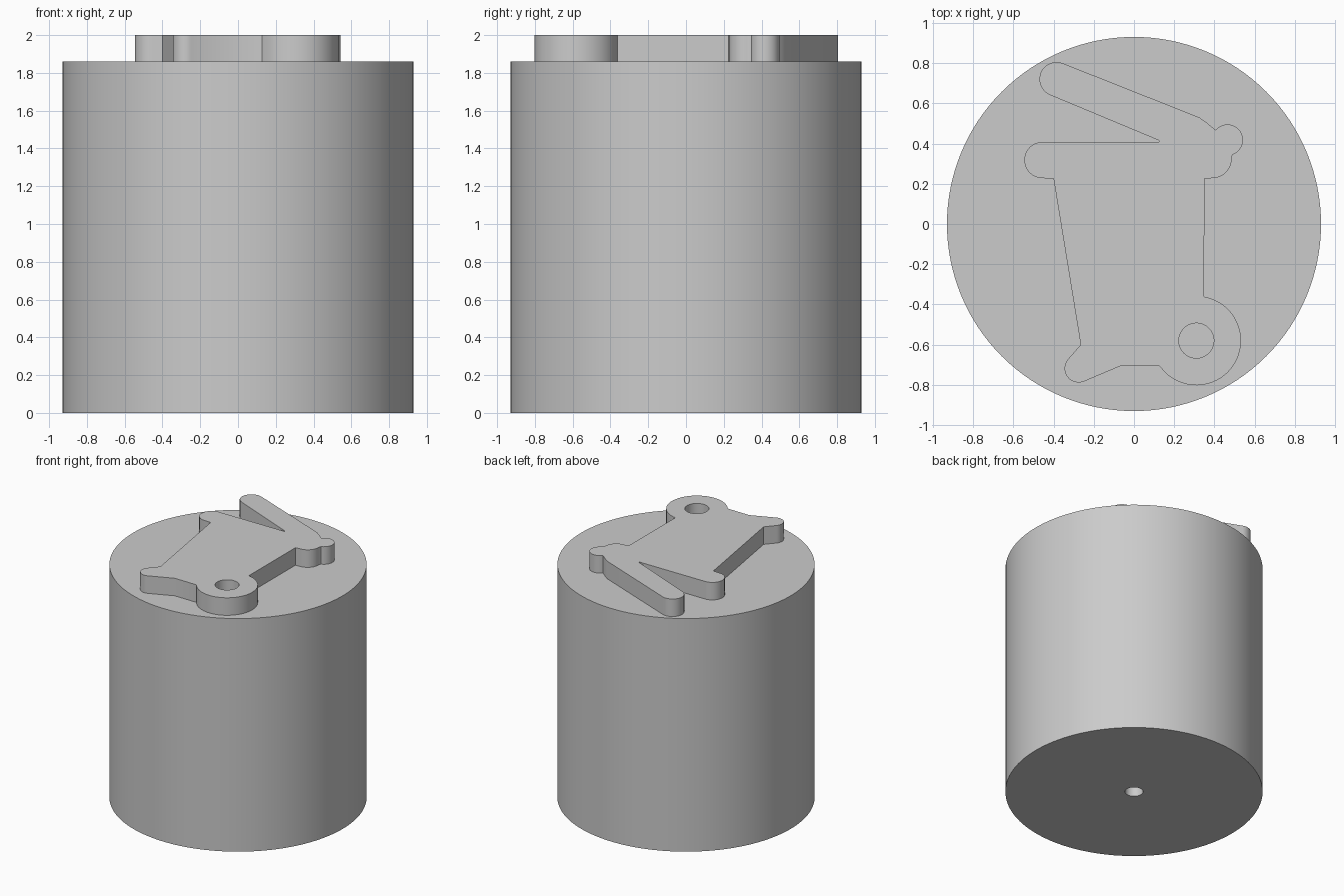
import bpy, bmesh
from math import radians, cos, sin, pi
from mathutils import Vector

if "Cube" in bpy.data.objects:
    bpy.data.objects.remove(bpy.data.objects["Cube"], do_unlink=True)

grey = bpy.data.materials.new("plain grey")
grey.use_nodes = True
COLOUR = (0.6, 0.6, 0.6, 1)
grey.diffuse_color = COLOUR
grey.node_tree.nodes["Principled BSDF"].inputs["Base Color"].default_value = COLOUR

RADIUS, TOP, FULL = 0.93, 1.86, 2.0
BORE_RADIUS, BORE_DEPTH = 0.065, 0.9


def finish(name, bm):
    """Turn a bmesh into a smooth-shaded object with crisp edges."""
    bmesh.ops.recalc_face_normals(bm, faces=bm.faces)
    mesh = bpy.data.meshes.new(name)
    bm.to_mesh(mesh)
    bm.free()
    mesh.materials.append(grey)
    obj = bpy.data.objects.new(name, mesh)
    bpy.context.collection.objects.link(obj)
    bpy.ops.object.select_all(action="DESELECT")
    obj.select_set(True)
    bpy.context.view_layer.objects.active = obj
    bpy.ops.object.shade_smooth_by_angle(angle=radians(30))
    return obj


def arc(x, y, r, start, end):
    """Points along a circular arc, angles in degrees."""
    n = max(4, round(abs(end - start) / 7))
    angles = [radians(start + (end - start) * i / n) for i in range(n + 1)]
    return [(x + r * cos(a), y + r * sin(a)) for a in angles]


def add_loop(bm, points, z):
    verts = [bm.verts.new((x, y, z)) for x, y in points]
    return [bm.edges.new((v, verts[i - 1])) for i, v in enumerate(verts)]


# Cylinder body, lathed with a blind bore in the underside
bm = bmesh.new()
profile = [(0, BORE_DEPTH), (BORE_RADIUS, BORE_DEPTH), (BORE_RADIUS, 0),
           (RADIUS, 0), (RADIUS, TOP), (0, TOP)]
verts = [bm.verts.new((r, 0, z)) for r, z in profile]
edges = [bm.edges.new(pair) for pair in zip(verts, verts[1:])]
bmesh.ops.spin(bm, geom=verts + edges, axis=(0, 0, 1), cent=(0, 0, 0),
               angle=2 * pi, steps=128)
bmesh.ops.remove_doubles(bm, verts=bm.verts, dist=0.0001)
finish("cylinder_body", bm)

# Raised wheeled-bin relief: outline runs anticlockwise from the open lid
outline = (
    arc(-0.385, 0.72, 0.085, 68, 248)            # lid tip
    + [(0.125, 0.415), (0.125, 0.408)]           # notch under the lid
    + arc(-0.455, 0.318, 0.09, 90, 270)          # front rim
    + [(-0.4, 0.225), (-0.265, -0.6)]            # sloping front wall
    + arc(-0.275, -0.718, 0.07, 140, 292)        # foot
    + [(-0.065, -0.705)]
    + arc(0.31, -0.58, 0.222, 215, 440)          # wheel
    + [(0.35, 0.225)]                            # back wall
    + arc(0.39, 0.323, 0.095, -90, 5)            # back rim
    + arc(0.465, 0.418, 0.077, -70, 140)         # handle
    + [(0.36, 0.505), (0.325, 0.53)]             # hinge
)
bm = bmesh.new()
loops = add_loop(bm, outline, TOP)
loops += add_loop(bm, arc(0.31, -0.58, 0.087, 0, 353), TOP)   # wheel hole
bmesh.ops.triangle_fill(bm, edges=loops, use_beauty=True, normal=(0, 0, 1))
raised = bmesh.ops.extrude_face_region(bm, geom=bm.faces[:], use_keep_orig=True)
bmesh.ops.translate(bm, vec=Vector((0, 0, FULL - TOP)),
                    verts=[g for g in raised["geom"] if isinstance(g, bmesh.types.BMVert)])
finish("bin_relief", bm)
